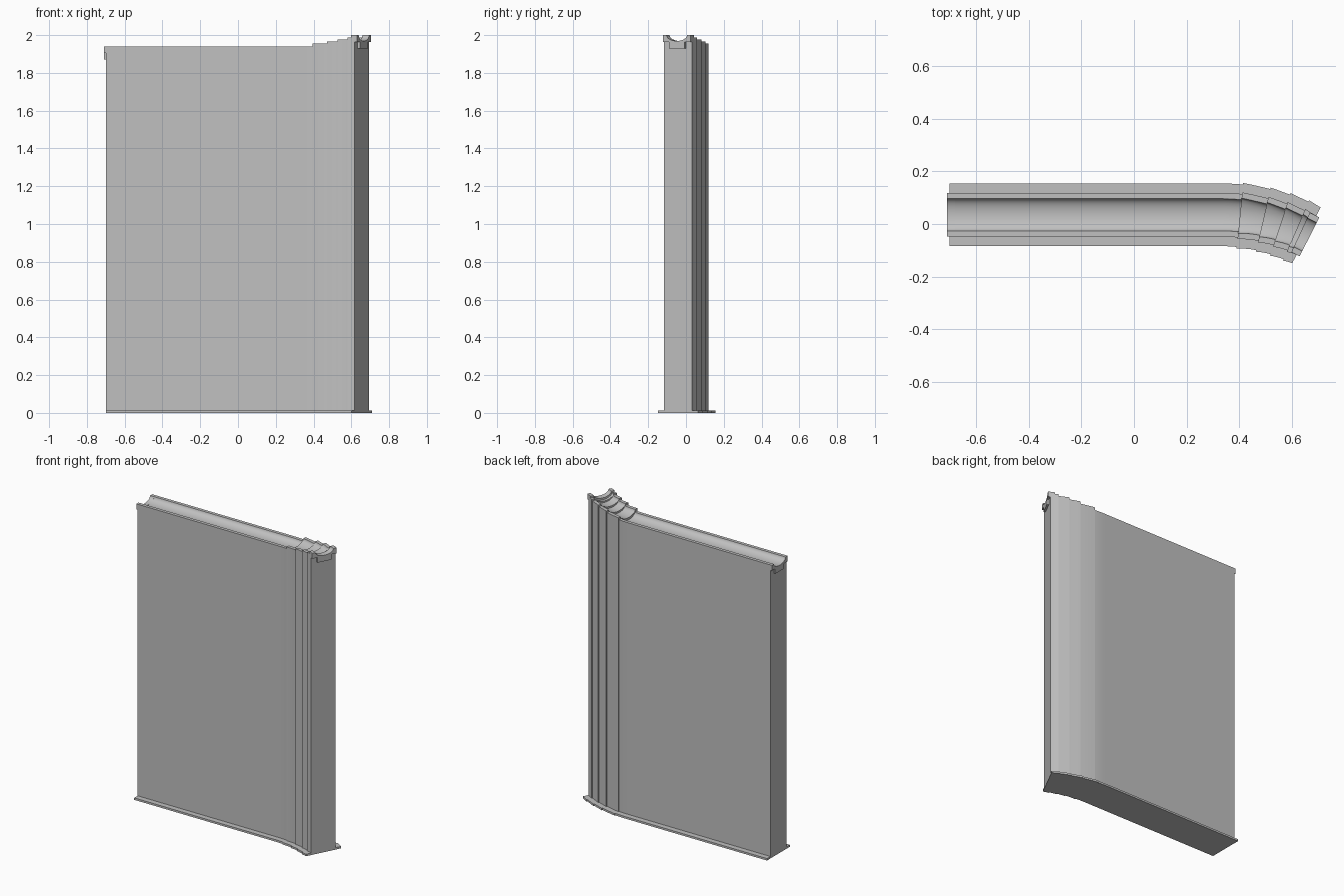
import bpy, math
import bmesh

if "Cube" in bpy.data.objects:
    bpy.data.objects.remove(bpy.data.objects["Cube"], do_unlink=True)

grey = bpy.data.materials.new("light grey")
grey.use_nodes = True
GREY = (0.53, 0.53, 0.53, 1)
grey.diffuse_color = GREY
grey.node_tree.nodes["Principled BSDF"].inputs["Base Color"].default_value = GREY

BEND_X, MID_Y, RADIUS, TURN = 0.33, 0.035, 0.716, math.radians(27)
LEFT = -0.70 - BEND_X
END = RADIUS * TURN
HALF, GROOVE, FOOT = 0.083, 0.061, 0.119


def on_path(s, across, z):
    """Point at distance s past the start of the bend, offset sideways."""
    a = min(max(s, 0) / RADIUS, TURN)
    extra = s if s < 0 else max(s - END, 0)
    x = BEND_X + (RADIUS + across) * math.sin(a) + extra * math.cos(a)
    y = MID_Y - RADIUS + (RADIUS + across) * math.cos(a) - extra * math.sin(a)
    return x, y, z


def sweep(name, profile, stations, flare=0.0):
    """Closed profile swept along the path, flared outwards at its start."""
    bm = bmesh.new()
    rings = []
    for i, s in enumerate(stations):
        f = flare * (1 - i / (len(stations) - 1)) ** 1.5
        rings.append([bm.verts.new(on_path(s, u + math.copysign(f, u) if abs(u) > 0.05 else u, z))
                      for u, z in profile])
    n = len(profile)
    for a, b in zip(rings, rings[1:]):
        for j in range(n):
            k = (j + 1) % n
            bm.faces.new((a[j], a[k], b[k], b[j]))
    bm.faces.new(rings[0])
    bm.faces.new(rings[-1])
    bmesh.ops.recalc_face_normals(bm, faces=bm.faces)
    mesh = bpy.data.meshes.new(name)
    bm.to_mesh(mesh)
    bm.free()
    obj = bpy.data.objects.new(name, mesh)
    bpy.context.collection.objects.link(obj)
    mesh.materials.append(grey)
    bpy.ops.object.select_all(action="DESELECT")
    obj.select_set(True)
    bpy.context.view_layer.objects.active = obj
    bpy.ops.object.shade_smooth_by_angle(angle=math.radians(30))


def groove(top, depth=0.032, steps=12):
    """Rounded channel between the two flat lips."""
    return [(GROOVE * math.cos(math.pi * i / steps), top - depth * math.sin(math.pi * i / steps))
            for i in range(steps + 1)]


def wall_profile(top):
    return ([(-FOOT, 0), (FOOT, 0), (FOOT, 0.013), (HALF, 0.013), (HALF, top)]
            + groove(top) + [(-HALF, top), (-HALF, 0.013), (-FOOT, 0.013)])


def spread(a, b, count):
    return [a + (b - a) * i / count for i in range(count + 1)]


# Long straight wall, then short stepped pieces around the bend
starts = [math.radians(d) * RADIUS for d in (5.8, 13, 18.4, 23.5)] + [END]
sweep("straight_wall", wall_profile(1.94), [LEFT] + spread(0, starts[0], 8))
for i, top in enumerate((1.955, 1.967, 1.978, 1.988)):
    sweep(f"bend_wall_{i + 1}", wall_profile(top), spread(starts[i], starts[i + 1], 6), 0.006)

# Channel end caps, each with a hooked tab underneath
for side, a, b, top in (("right", LEFT - 0.01, LEFT + 0.02, 1.94),
                        ("left", END - 0.025, END + 0.013, 2.0)):
    low = top - 0.036
    sweep(f"{side}_end_cap", [(-HALF, low), (HALF, low), (HALF, top)]
          + groove(top, 0.031) + [(-HALF, top)], [a, b])
    sweep(f"{side}_end_tab", [(-0.047, low - 0.034), (0.047, low - 0.034),
                              (0.047, low), (-0.047, low)], [a, b])
